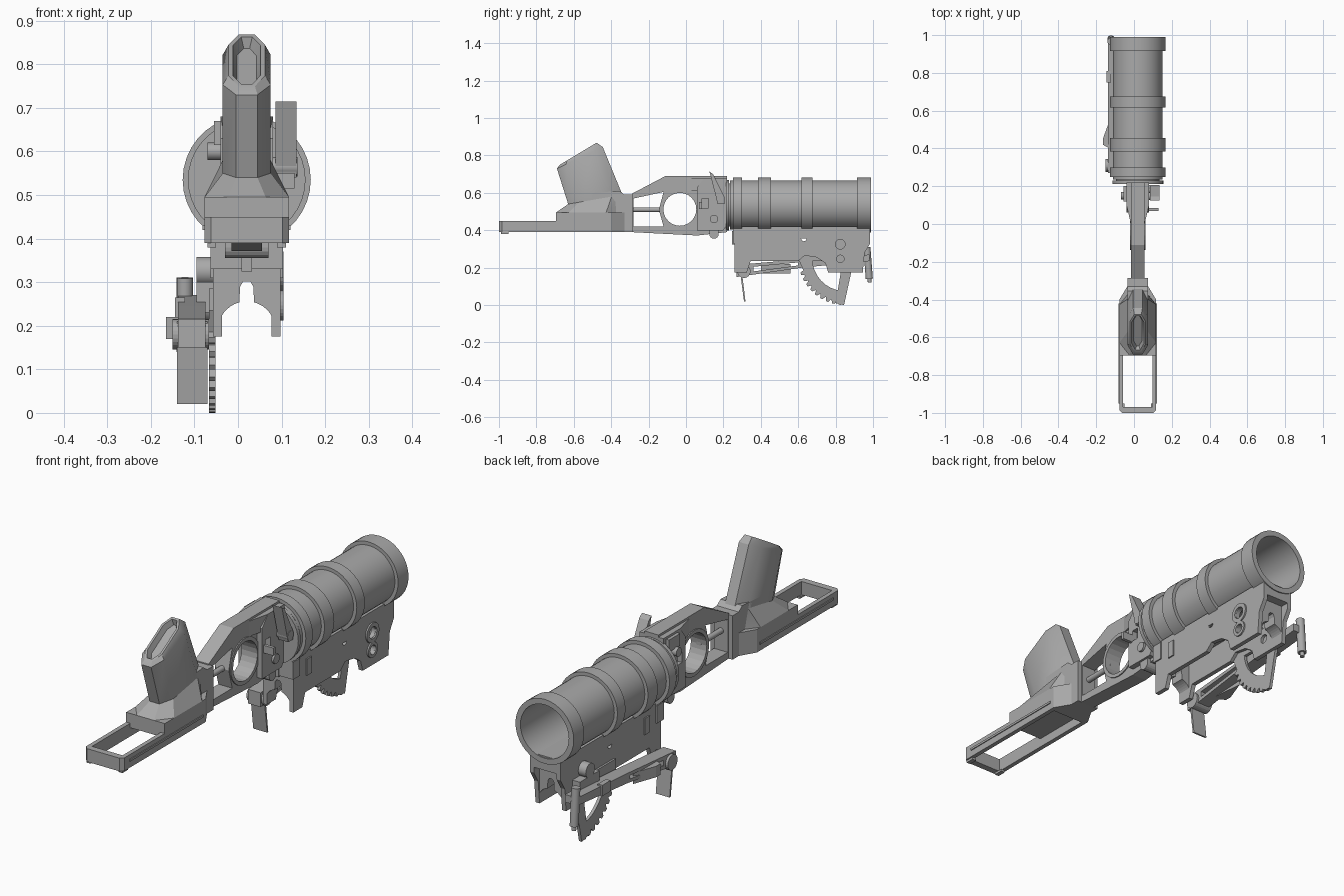
import bpy, bmesh, math
from mathutils import Matrix, Vector

cube = bpy.data.objects.get("Cube")
if cube:
    bpy.data.objects.remove(cube, do_unlink=True)

# Shared dimensions: bore axis, barrel radii and stock heights
CENTRE_X, BORE_Z = .02, .535
BARREL_RADIUS, BAND_RADIUS, BORE_RADIUS = .131, .147, .122
STOCK_BOTTOM, STOCK_TOP, BASE_TOP = .39, .45, .495
STOCK_HALF, NECK_HALF = .097, .055
NECK_START, NECK_END = -.4, -.285
RAIL_START, RAIL_END, RAIL_TOP, RAIL_BOTTOM = .26, .985, .4, .175
RAIL_HALF, PLATE_THICKNESS = .077, .02

grey = bpy.data.materials.new("gunmetal_grey")
grey.use_nodes = True
grey.diffuse_color = (.4, .4, .4, 1)
grey.node_tree.nodes["Principled BSDF"].inputs["Base Color"].default_value = grey.diffuse_color

# Axis that each local direction of a drawing plane points along
PLANES = {"yz": "YZX", "xz": "XZY", "xy": "XYZ"}


def finish(name, mesh, smooth=False):
    obj = bpy.data.objects.new(name, mesh)
    bpy.context.collection.objects.link(obj)
    mesh.materials.clear()
    mesh.materials.append(grey)
    for face in mesh.polygons:
        face.use_smooth = False
    if smooth:
        bpy.ops.object.select_all(action="DESELECT")
        obj.select_set(True)
        bpy.context.view_layer.objects.active = obj
        bpy.ops.object.shade_smooth_by_angle(angle=math.radians(30))


def finish_bmesh(name, bm):
    bmesh.ops.recalc_face_normals(bm, faces=bm.faces)
    mesh = bpy.data.meshes.new(name)
    bm.to_mesh(mesh)
    bm.free()
    finish(name, mesh, smooth=True)


def extrude(name, plane, outline, low, high, holes=()):
    """Fill an outline with holes and extrude it from low to high across its plane."""
    curve = bpy.data.curves.new(name, "CURVE")
    curve.dimensions, curve.fill_mode = "2D", "BOTH"
    curve.extrude = (high - low) / 2
    for loop in (outline, *holes):
        spline = curve.splines.new("POLY")
        spline.points.add(len(loop) - 1)
        for point, (u, v) in zip(spline.points, loop):
            point.co = (u, v, 0, 1)
        spline.use_cyclic_u = True
    helper = bpy.data.objects.new(name, curve)
    bpy.context.collection.objects.link(helper)
    depsgraph = bpy.context.evaluated_depsgraph_get()
    mesh = bpy.data.meshes.new_from_object(helper.evaluated_get(depsgraph))
    bpy.data.objects.remove(helper, do_unlink=True)
    for vert in mesh.vertices:
        local = dict(zip(PLANES[plane], (vert.co.x, vert.co.y, vert.co.z + (low + high) / 2)))
        vert.co = [local[axis] for axis in "XYZ"]
    if plane == "xz":
        mesh.flip_normals()
    finish(name, mesh)


def extrude_pair(name, outline, inner, outer, holes=()):
    """Side parts on both sides of the centre plane."""
    extrude("left_" + name, "yz", outline, CENTRE_X + inner, CENTRE_X + outer, holes)
    extrude("right_" + name, "yz", outline, CENTRE_X - outer, CENTRE_X - inner, holes)


def extrude_centred(name, outline, half, holes=()):
    extrude(name, "yz", outline, CENTRE_X - half, CENTRE_X + half, holes)


def mirrored(half_outline):
    left = [(CENTRE_X + offset, v) for offset, v in half_outline]
    right = [(CENTRE_X - offset, v) for offset, v in half_outline]
    return left + right[::-1]


def rect(low_u, high_u, low_v, high_v):
    return [(low_u, low_v), (high_u, low_v), (high_u, high_v), (low_u, high_v)]


def polar(centre, radius, degrees):
    angle = math.radians(degrees)
    return centre[0] + radius * math.cos(angle), centre[1] + radius * math.sin(angle)


def circle(centre, radius, count=24):
    return [polar(centre, radius, 360 * i / count) for i in range(count)]


def arc(centre, radius, start, end, count=9):
    return [polar(centre, radius, start + (end - start) * i / (count - 1)) for i in range(count)]


def rod(name, start, end, radius):
    start, end = Vector(start), Vector(end)
    axis = end - start
    bm = bmesh.new()
    place = Matrix.Translation((start + end) / 2) @ axis.to_track_quat("Z", "Y").to_matrix().to_4x4()
    bmesh.ops.create_cone(bm, cap_ends=True, segments=16, radius1=radius, radius2=radius,
                          depth=axis.length, matrix=place)
    finish_bmesh(name, bm)


def loft(bm, rings):
    rings = [[bm.verts.new(co) for co in ring] for ring in rings]
    for lower, upper in zip(rings, rings[1:]):
        for i in range(len(lower)):
            bm.faces.new((lower[i - 1], lower[i], upper[i], upper[i - 1]))
    bm.faces.new(rings[0][::-1])
    return bm.faces.new(rings[-1])


def lathe(name, profile):
    """Spin (radius, y) points about the bore axis."""
    bm = bmesh.new()
    loft(bm, [[(x, y, z) for x, z in circle((CENTRE_X, BORE_Z), radius, 36)] for radius, y in profile])
    finish_bmesh(name, bm)


# Barrel: bands stepped on the outside, open bore at the far end
barrel = [(BORE_RADIUS, .235), (BARREL_RADIUS, .235)]
for start, end in ((.25, .3), (.385, .455), (.617, .675), (.915, .99)):
    barrel += [(BARREL_RADIUS, start), (BAND_RADIUS, start), (BAND_RADIUS, end), (BARREL_RADIUS, end)]
lathe("barrel", barrel + [(BORE_RADIUS, .99), (BORE_RADIUS, .3)])
lathe("breech_flange", [(.135, .213), (.135, .23), (.115, .23), (.115, .24)])

# Stock: open loop, side ridges and the solid base under the grip
taper = [(STOCK_HALF, NECK_START), (NECK_HALF, -.33), (NECK_HALF, NECK_END)]
loop_inside = mirrored([(STOCK_HALF - PLATE_THICKNESS, y) for y in (-.97, -.42)])
extrude("stock_loop", "xy", mirrored([(STOCK_HALF - .015, -1), (STOCK_HALF, -.985)] + taper),
        STOCK_BOTTOM, STOCK_TOP, [loop_inside])
extrude_pair("stock_ridge", rect(-.95, -.42, .42, .43), STOCK_HALF, STOCK_HALF + .004)
extrude_pair("stock_foot", rect(-.99, -.95, .38, STOCK_BOTTOM), .07, .09)
extrude("grip_base", "xy", mirrored([(STOCK_HALF, -.695)] + taper), .43, BASE_TOP)
extrude_centred("grip_neck", [(-.5, STOCK_TOP), (NECK_END, STOCK_TOP), (NECK_END, .59), (-.33, .59),
                              (-.355, .61), (-.5, .6)], NECK_HALF)

# Grip: chamfered sections lofted upward, with a recessed butt face
sections = []
for rear, front, half in (((-.695, BASE_TOP), (-.36, BASE_TOP), STOCK_HALF),
                          ((-.63, .54), (-.34, .59), NECK_HALF),
                          ((-.69, .73), (-.445, .845), NECK_HALF),
                          ((-.675, .75), (-.478, .868), .042)):
    rear, front = Vector(rear), Vector(front)
    side = [(half * width, *rear.lerp(front, along))
            for width, along in ((.45, 0), (1, .2), (1, .8), (.45, 1))]
    sections.append([(CENTRE_X + x, y, z) for x, y, z in side]
                    + [(CENTRE_X - x, y, z) for x, y, z in side[::-1]])
bm = bmesh.new()
butt = loft(bm, sections)
bm.normal_update()
for depth in (0, -.025):
    bmesh.ops.inset_region(bm, faces=[butt], thickness=.01, depth=depth,
                           use_boundary=True, use_even_offset=True)
finish_bmesh("grip", bm)

# Trigger frame with a window and a round finger guard
guard = (-.033, .512)
window = [(-.28, .42), (-.12, .42), (-.145, .51), (-.12, .605), (-.28, .57)]
extrude_centred("trigger_frame", [(-.29, .39), (.06, .372), (.22, .39), (.22, .69), (-.11, .69), (-.29, .595)],
                .035, [window, circle(guard, .09)])
extrude_centred("finger_guard", circle(guard, .105), .04, [circle(guard, .088)])
rod("linkage_rod", (CENTRE_X, -.3, .51), (CENTRE_X, -.12, .51), .013)

# Receiver: tapered body, cheeks, levers and pins
extrude("receiver", "xy", mirrored([(.036, 0), (.06, .1), (.06, .22)]), .61, .68)
extrude_pair("receiver_cheek", [(.06, .4), (.2, .4), (.22, .43), (.22, .68), (.1, .68), (.06, .63)],
             .03, .06, [rect(.085, .12, .52, .57)])
rod("cross_pin", (-.05, .15, .46), (.09, .15, .46), .022)
extrude_centred("bottom_catch", [(.125, .41)] + arc((.15, .38), .025, 180, 360) + [(.175, .41)], .05)
extrude("safety_lever", "yz", [(.125, .715), (.145, .7), (.205, .58), (.205, .54), (.17, .54)], .086, .134)
rod("lever_pin", (.05, .185, .565), (.136, .185, .565), .022)
extrude("lever_arm", "yz", rect(.07, .085, .515, .55), .075, .13)
extrude("side_catch", "yz", rect(.12, .2, .615, .67), -.055, -.03)
rod("side_catch_pin", (-.07, .15, .6), (-.03, .15, .6), .02)

# Mounting rail: side plates, saddle and arched end brackets
pivot, hub = (.825, .325), (.825, .247)
plate = [(RAIL_START, RAIL_TOP), (RAIL_START, RAIL_BOTTOM), (.325, RAIL_BOTTOM), (.345, .235),
         (.6, .235), (.635, .265), (.7, .255), (.745, .225), (.76, RAIL_BOTTOM), (.945, RAIL_BOTTOM),
         (.955, .28), (RAIL_END, .33), (RAIL_END, RAIL_TOP)]
extrude_pair("rail_plate", plate, RAIL_HALF - PLATE_THICKNESS, RAIL_HALF,
             [circle((.63, .355), .014), circle(pivot, .026), circle(hub, .02)])
for centre, radius in ((pivot, .045), (hub, .035)):
    extrude("rail_boss", "yz", circle(centre, radius), .09, .104, [circle(centre, radius * .6)])
extrude_centred("rail_saddle", rect(RAIL_START, RAIL_END, .355, .42), RAIL_HALF)
arch = [(.015, .29), (.008, .302)]
bracket = [(RAIL_HALF, RAIL_TOP), (RAIL_HALF, RAIL_BOTTOM)] + arc((0, .19), .066, 0, 75) + arch
for start in (RAIL_START, .88):
    extrude("rail_bracket", "xz", mirrored(bracket), start, start + .065)
extrude_centred("rail_tongue", rect(.245, .27, .325, .395), .012)
extrude_centred("rail_tab", rect(.25, .3, .33, .41), .083)
extrude_pair("rail_stop", rect(.35, .385, .31, .385), RAIL_HALF, RAIL_HALF + .006)

# Toothed range quadrant: sector with teeth, top bar, spoke and pivots
corner = (.85, .25)
teeth = [polar(corner, radius, 196 + 8 * tooth + turn)
         for tooth in range(9) for turn, radius in ((0, .232), (2, .25), (5, .25), (7, .232))]
sector = [polar(corner, .25, 180)] + teeth + arc(corner, .175, 265, 180)
QUADRANT = (-.066, -.052)
extrude("range_quadrant", "yz", sector, *QUADRANT)
extrude("quadrant_bar", "yz", rect(.6, .9, .235, .285), *QUADRANT)
extrude("quadrant_spoke", "yz", [(.8, .01), (.845, 0), (.9, .25), (.84, .25)], *QUADRANT)
rod("quadrant_pivot", (-.095, *pivot), (-.05, *pivot), .033)
rod("quadrant_hub", (-.08, *hub), (-.05, *hub), .04)

# Sighting arm with slot, hinge, clamp, folding leaf and front post
POST_X = -.122
extrude("sight_arm", "yz", [(.27, .15), (.62, .2), (.98, .235), (.98, .27), (.62, .245), (.27, .215)],
        -.138, -.075, [[(.36, .18), (.6, .212), (.6, .228), (.36, .205)]])
extrude("sight_hinge", "yz", circle((.31, .18), .035), -.15, RAIL_HALF * -.86)
extrude("sight_clamp", "xy", [(-.13, .4), (-.165, .42), (-.165, .45), (-.125, .56), (-.11, .4)], .17, .22)
extrude("sight_knob", "yz", rect(.75, .81, .215, .265), -.145, POST_X)
extrude("sight_bracket", "yz", rect(.76, .9, .23, .3), -.095, -.055)
extrude("sight_leaf", "yz", [(.285, .21), (.295, .21), (.318, .02), (.31, .02)], -.14, -.07)
rod("front_post", (POST_X, .967, .31), (POST_X, .98, .14), .019)
rod("front_post_tip", (POST_X, .98, .15), (POST_X, .982, .12), .01)
